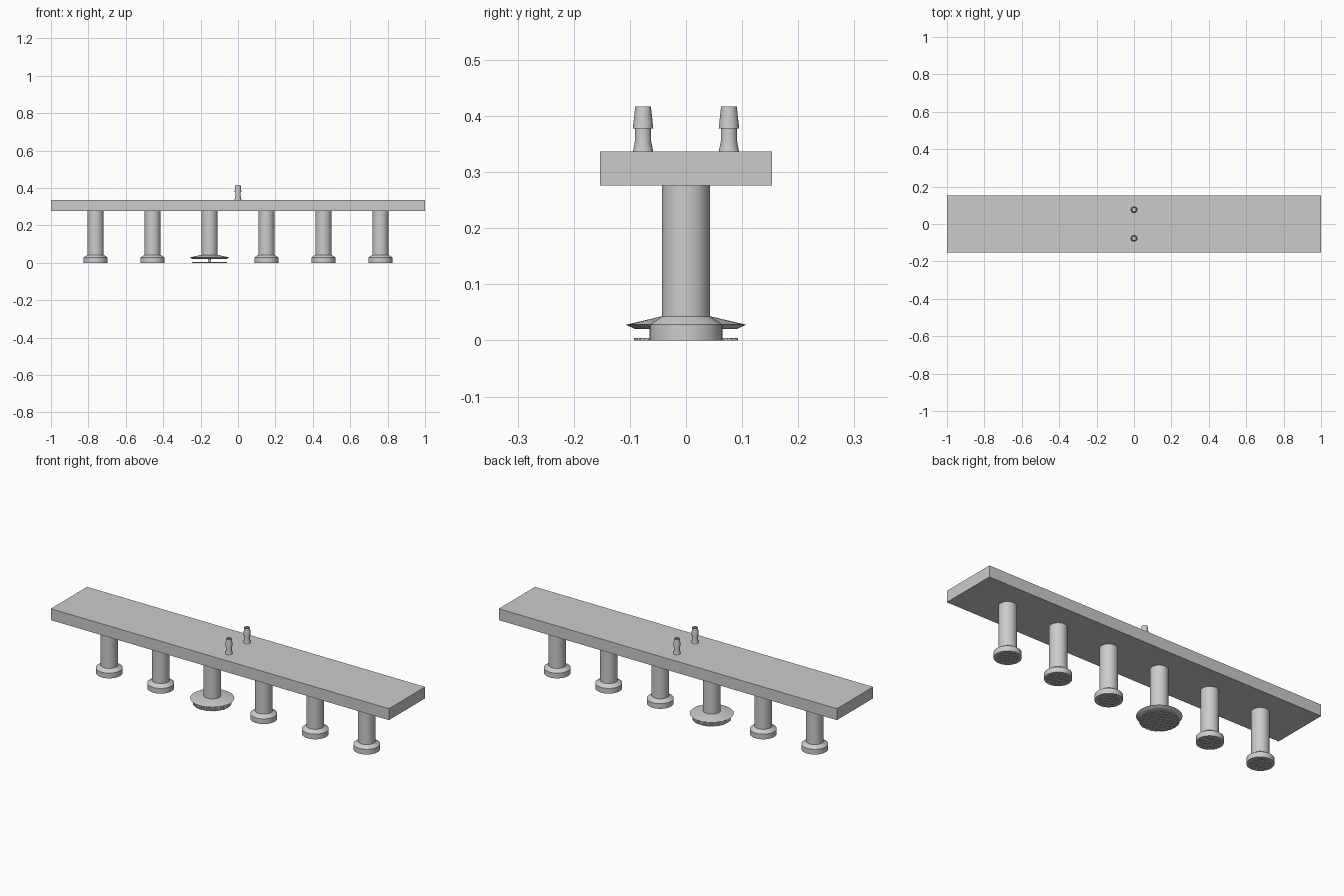
import bpy, bmesh, math

if "Cube" in bpy.data.objects:
    bpy.data.objects.remove(bpy.data.objects["Cube"])

SEG = 40


def material(name, rgb):
    m = bpy.data.materials.new(name)
    m.diffuse_color = (*rgb, 1)
    m.use_nodes = True
    m.node_tree.nodes["Principled BSDF"].inputs["Base Color"].default_value = m.diffuse_color
    return m


METAL = material("grey metal", (0.6, 0.6, 0.6))


def finish(bm, name, loc, smooth=True):
    bmesh.ops.recalc_face_normals(bm, faces=bm.faces)
    me = bpy.data.meshes.new(name)
    bm.to_mesh(me)
    bm.free()
    me.materials.append(METAL)
    ob = bpy.data.objects.new(name, me)
    ob.location = loc
    bpy.context.collection.objects.link(ob)
    if smooth:
        bpy.ops.object.select_all(action='DESELECT')
        ob.select_set(True)
        bpy.context.view_layer.objects.active = ob
        bpy.ops.object.shade_smooth_by_angle(angle=math.radians(20))
    return ob


def lathe(name, profile, loc, seg=SEG):
    """Spin an (r, z) profile around the vertical axis."""
    bm = bmesh.new()
    vs = [bm.verts.new((r, 0, z)) for r, z in profile]
    es = [bm.edges.new(p) for p in zip(vs, vs[1:])]
    bmesh.ops.spin(bm, geom=vs + es, cent=(0, 0, 0), axis=(0, 0, 1),
                   angle=math.tau, steps=seg, use_merge=True)
    bmesh.ops.remove_doubles(bm, verts=bm.verts, dist=1e-5)
    return finish(bm, name, loc)


def box(bm, lo, hi):
    vs = bmesh.ops.create_cube(bm, size=1)["verts"]
    for v in vs:
        v.co = [lo[i] + (v.co[i] + 0.5) * (hi[i] - lo[i]) for i in range(3)]


def screen(name, radius, loc, pitch=0.008, w=0.0017):
    """Round wire screen: crossed bars trimmed to a circle."""
    bm = bmesh.new()
    n = int(radius / pitch)
    for i in range(-n, n + 1):
        c = i * pitch
        h = math.sqrt(max(radius ** 2 - c ** 2, 0))
        if h < 0.004:
            continue
        box(bm, (-h, c - w, 0.0003), (h, c + w, 0.0037))
        box(bm, (c - w, -h, 0), (c + w, h, 0.004))
    return finish(bm, name, loc, smooth=False)


# Main plate
bm = bmesh.new()
box(bm, (-1, -0.153, 0.276), (1, 0.153, 0.337))
finish(bm, "manifold_plate", (0, 0, 0), smooth=False)

# Two hollow hose barbs on top
for i, y in enumerate((-0.0765, 0.0765)):
    lathe(f"hose_barb_{i + 1}",
          [(0, 0.337), (0.018, 0.337), (0.0145, 0.355), (0.0145, 0.378),
           (0.0182, 0.378), (0.014, 0.417), (0.009, 0.417), (0.009, 0.345),
           (0, 0.345)], (0, y, 0), 24)

# Six posts with suction heads, the third one wide and flared
for i in range(6):
    loc = (-0.7617 + i * 0.30467, 0, 0)
    lathe(f"post_{i + 1}", [(0, 0.038), (0.043, 0.038), (0.043, 0.277), (0, 0.277)], loc)
    if i == 2:
        lathe("flared_head", [(0, 0.043), (0.043, 0.043), (0.107, 0.028),
                              (0.09, 0.02), (0, 0.02)], loc)
        screen("flared_head_screen", 0.093, loc)
    else:
        lathe(f"cup_head_{i + 1}", [(0, 0.043), (0.043, 0.043), (0.065, 0.028),
                                    (0.065, 0), (0.053, 0), (0.053, 0.02),
                                    (0, 0.02)], loc)
        screen(f"cup_screen_{i + 1}", 0.0535, loc)
    # Small centre screw holding the screen
    lathe(f"centre_screw_{i + 1}", [(0, 0), (0.004, 0), (0.004, 0.005),
                                    (0.009, 0.021), (0, 0.021)], loc, 16)
